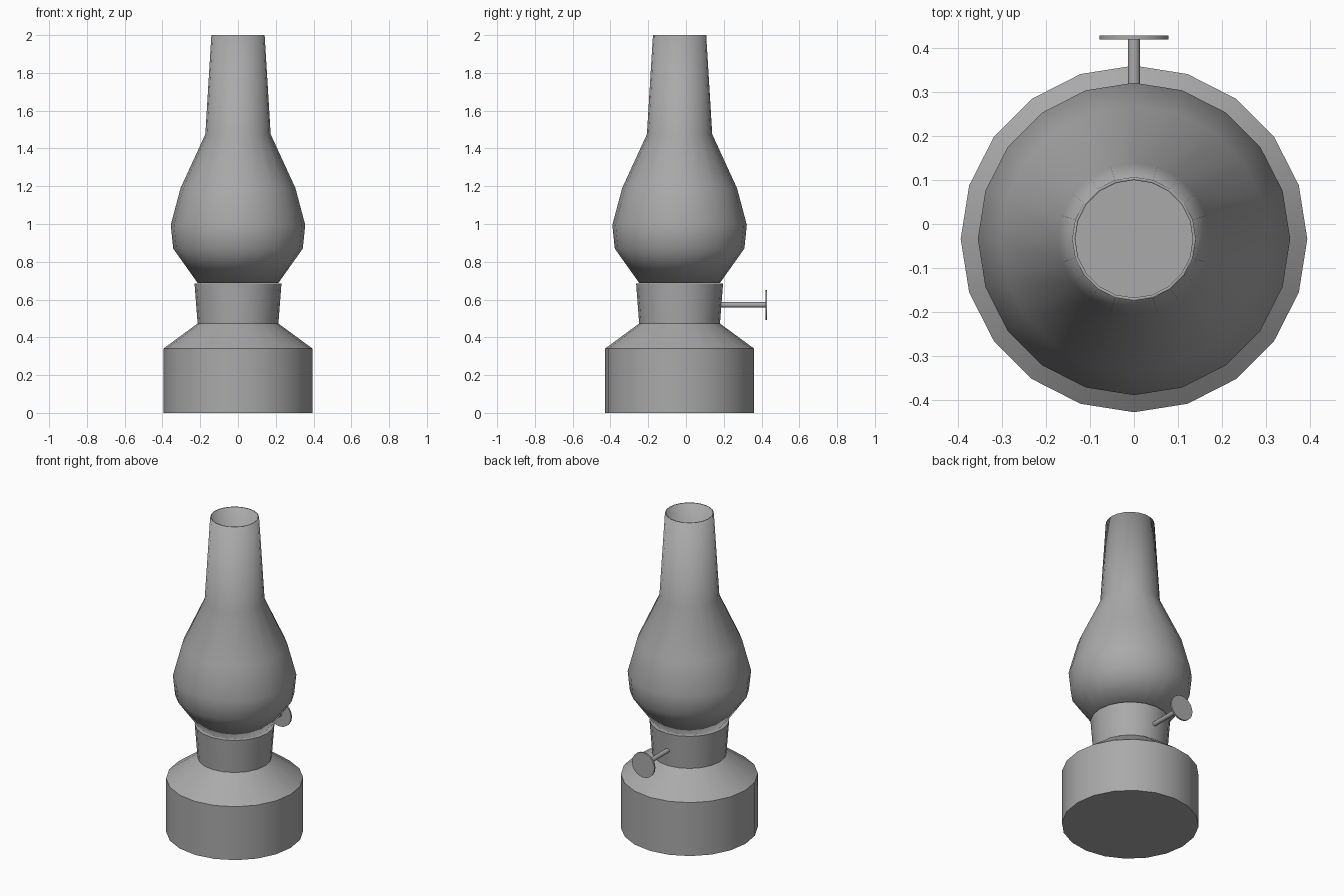
import bpy, bmesh, math
from mathutils import Matrix, Vector

old = bpy.data.objects.get("Cube")
if old:
    bpy.data.objects.remove(old, do_unlink=True)

AXIS_Y = -0.034   # lamp axis, offset because the knob sticks out behind
SIDES = 20

grey = bpy.data.materials.new("plain grey")
grey.use_nodes = True
grey.diffuse_color = (0.4, 0.4, 0.4, 1)
grey.node_tree.nodes["Principled BSDF"].inputs["Base Color"].default_value = (0.4, 0.4, 0.4, 1)


def lathe(name, profile, cap=True, along_y=False, sides=SIDES):
    """Revolve (radius, height) pairs; along_y turns the axis to +y."""
    bm = bmesh.new()
    rings = []
    for r, h in profile:
        angles = [2 * math.pi * i / sides for i in range(sides)]
        rings.append([bm.verts.new((r * math.cos(a), r * math.sin(a), h)) for a in angles])
    for low, high in zip(rings, rings[1:]):
        for i in range(sides):
            j = (i + 1) % sides
            bm.faces.new((low[i], low[j], high[j], high[i]))
    if cap:
        bm.faces.new(rings[0][::-1])
        bm.faces.new(rings[-1])
    if along_y:
        bm.transform(Matrix.Rotation(-math.pi / 2, 4, "X"))
    mesh = bpy.data.meshes.new(name)
    bm.to_mesh(mesh)
    bm.free()
    mesh.materials.append(grey)
    obj = bpy.data.objects.new(name, mesh)
    bpy.context.collection.objects.link(obj)
    bpy.ops.object.select_all(action="DESELECT")
    obj.select_set(True)
    bpy.context.view_layer.objects.active = obj
    bpy.ops.object.shade_smooth_by_angle(angle=math.radians(35))
    obj.location = Vector((0, AXIS_Y, 0))
    return obj


# Oil tank with sloping shoulder
lathe("oil_tank", [(0.395, 0), (0.395, 0.34), (0.214, 0.473)])

# Flared burner collar
lathe("burner_collar", [(0.214, 0.473), (0.23, 0.684)])

# Open glass chimney with a thin wall
chimney = lathe("glass_chimney", [(0.214, 0.688), (0.343, 0.87), (0.356, 0.995),
                                  (0.304, 1.19), (0.173, 1.475), (0.141, 2.0)], cap=False)
wall = chimney.modifiers.new("wall", "SOLIDIFY")
wall.thickness = 0.007
wall.offset = -1

# Wick knob: stem and disc at the back
stem = lathe("knob_stem", [(0.014, 0.2), (0.014, 0.454)], along_y=True)
disc = lathe("knob_disc", [(0.079, 0.454), (0.079, 0.464)], along_y=True)
for part in (stem, disc):
    part.location.z = 0.572
